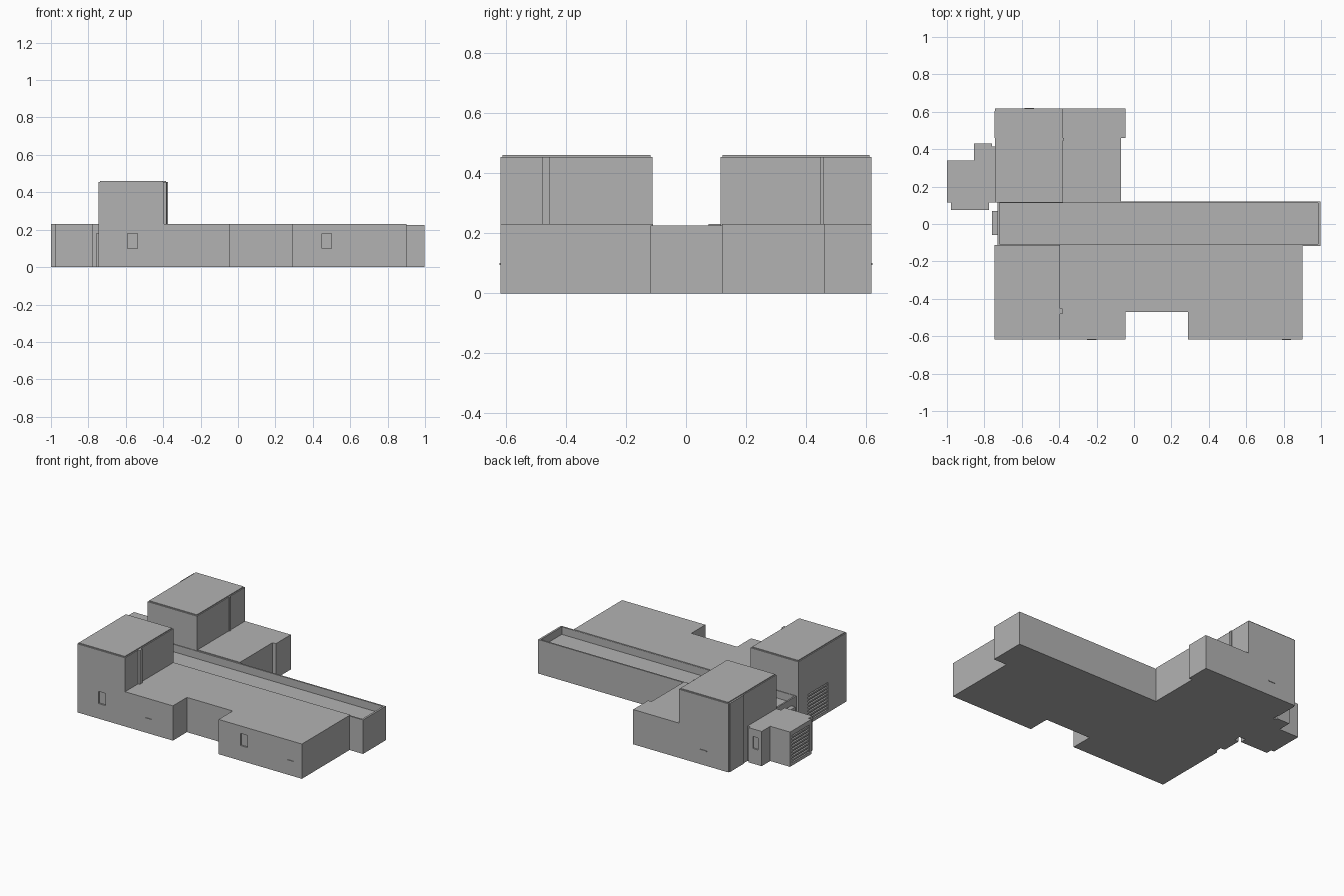
import bpy
import bmesh

old = bpy.data.objects.get("Cube")
if old:
    bpy.data.objects.remove(old, do_unlink=True)

GREY = (0.45, 0.45, 0.45, 1)
wall_mat = bpy.data.materials.new("plain_grey")
wall_mat.use_nodes = True
wall_mat.diffuse_color = GREY
wall_mat.node_tree.nodes["Principled BSDF"].inputs["Base Color"].default_value = GREY

LOW, HIGH = 0.23, 0.46


def prism(name, outline, z0, z1):
    """Extrude a flat floor plan between two heights."""
    bm = bmesh.new()
    base = bm.faces.new([bm.verts.new((x, y, z0)) for x, y in outline])
    top = bmesh.ops.extrude_face_region(bm, geom=[base])["geom"]
    bmesh.ops.translate(bm, vec=(0, 0, z1 - z0),
                        verts=[v for v in top if isinstance(v, bmesh.types.BMVert)])
    bmesh.ops.recalc_face_normals(bm, faces=bm.faces)
    mesh = bpy.data.meshes.new(name)
    bm.to_mesh(mesh)
    bm.free()
    mesh.materials.append(wall_mat)
    obj = bpy.data.objects.new(name, mesh)
    bpy.context.collection.objects.link(obj)
    return obj


def box(name, x0, x1, y0, y1, z0, z1):
    return prism(name, [(x0, y0), (x1, y0), (x1, y1), (x0, y1)], z0, z1)


def cut(target, *bounds):
    """Carve a box-shaped recess out of a part."""
    cutter = box("recess_cutter", *bounds)
    cutter.hide_render = True
    mod = target.modifiers.new("recess", 'BOOLEAN')
    mod.operation, mod.solver, mod.object = 'DIFFERENCE', 'EXACT', cutter
    bpy.context.view_layer.objects.active = target
    bpy.ops.object.modifier_apply(modifier=mod.name)
    bpy.data.objects.remove(cutter, do_unlink=True)


def louvre(name, x, y0, y1, z0, z1, count=8):
    """Horizontal slats standing inside a recess on a wall facing -x."""
    step = (z1 - z0) / count
    for i in range(count):
        z = z0 + i * step
        box(f"{name}_slat_{i + 1}", x + 0.004, x + 0.015, y0, y1, z, z + step * 0.5)


# Front wing, with a shallow courtyard notch
front = prism("front_wing", [(-0.395, -0.617), (-0.045, -0.617), (-0.045, -0.47),
                             (0.29, -0.47), (0.29, -0.617), (0.9, -0.617),
                             (0.9, -0.11), (-0.395, -0.11)], 0, LOW)
cut(front, 0.45, 0.5, -0.65, -0.607, 0.1, 0.18)

# Back wing, with a stepped end
prism("back_wing", [(-0.38, 0.12), (-0.07, 0.12), (-0.07, 0.46), (-0.045, 0.46),
                    (-0.045, 0.617), (-0.38, 0.617)], 0, LOW)

# Towers with thin roof caps
front_tower = box("front_tower", -0.745, -0.395, -0.617, -0.112, 0, HIGH - 0.006)
back_tower = box("back_tower", -0.742, -0.38, 0.115, 0.617, 0, HIGH - 0.006)
cut(front_tower, -0.59, -0.537, -0.65, -0.607, 0.1, 0.18)
for name, x0, x1, y0, y1 in (("front", -0.745, -0.395, -0.617, -0.112),
                             ("back", -0.742, -0.38, 0.115, 0.617)):
    e = 0.006
    box(name + "_tower_roof", x0 + e, x1 - e, y0 + e, y1 - e, HIGH - e, HIGH)

# Wall pilasters on the tower sides
box("front_tower_pilaster", -0.395, -0.382, -0.48, -0.452, LOW, HIGH - 0.006)
box("back_tower_pilaster", -0.38, -0.374, 0.447, 0.46, LOW, HIGH - 0.006)
box("back_tower_side_strip", -0.747, -0.742, 0.46, 0.605, 0, HIGH - 0.006)

# Long hall with a sunken roof behind a parapet
hall = box("long_hall", -0.73, 0.998, -0.118, 0.121, 0, 0.225)
cut(hall, -0.72, 0.985, -0.108, 0.111, 0.175, 0.3)
box("hall_end_porch", -0.76, -0.73, -0.06, 0.07, 0, 0.18)

# Small stepped annex beside the back tower
annex = prism("side_annex", [(-1, 0.115), (-0.978, 0.115), (-0.978, 0.075),
                             (-0.775, 0.075), (-0.775, 0.115), (-0.742, 0.115),
                             (-0.742, 0.415), (-0.76, 0.415), (-0.76, 0.43),
                             (-0.855, 0.43), (-0.855, 0.34), (-1, 0.34)], 0, LOW)
cut(annex, -0.83, -0.79, 0.42, 0.46, 0.1, 0.18)

# Louvred shutters facing the side
for part, name, x, y0, y1 in ((annex, "annex_shutter", -1, 0.135, 0.32),
                              (front_tower, "tower_shutter", -0.745, -0.42, -0.21)):
    cut(part, x - 0.05, x + 0.015, y0, y1, 0.02, 0.2)
    louvre(name, x, y0, y1, 0.025, 0.2)

# Thin window sills
for i, x in enumerate((-0.225, 0.815)):
    box(f"front_sill_{i + 1}", x - 0.025, x + 0.025, -0.621, -0.617, 0.094, 0.1)
box("back_sill", -0.585, -0.535, 0.617, 0.621, 0.094, 0.1)
